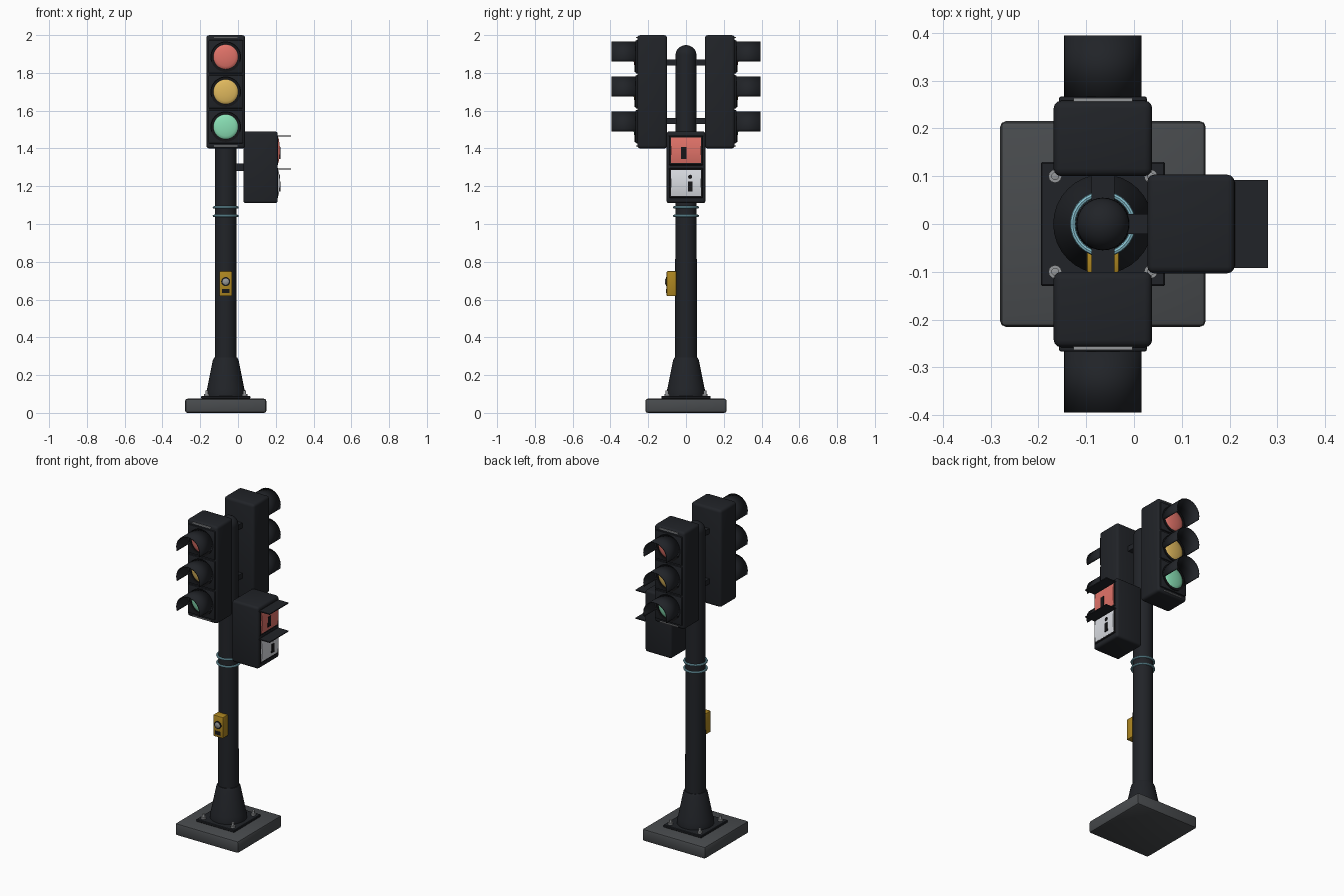
import bpy, bmesh, math
from mathutils import Matrix

if "Cube" in bpy.data.objects:
    bpy.data.objects.remove(bpy.data.objects["Cube"])

CX = -0.065  # pole axis


def material(name, rgb):
    m = bpy.data.materials.new(name)
    m.diffuse_color = (*rgb, 1)
    m.use_nodes = True
    m.node_tree.nodes["Principled BSDF"].inputs["Base Color"].default_value = m.diffuse_color
    return m


BLACK = material("black_paint", (0.015, 0.017, 0.021))
DARK = material("dark_trim", (0.008, 0.008, 0.009))
STONE = material("base_grey", (0.065, 0.07, 0.075))
STEEL = material("steel", (0.3, 0.31, 0.32))
RED = material("red_lens", (0.75, 0.17, 0.14))
AMBER = material("amber_lens", (0.74, 0.48, 0.11))
GREEN = material("green_lens", (0.25, 0.74, 0.46))
WHITE = material("white_lens", (0.7, 0.72, 0.76))
YELLOW = material("yellow_box", (0.42, 0.24, 0.015))
CYAN = material("blue_band", (0.25, 0.55, 0.65))


def finish(name, bm, mat, matrix=Matrix()):
    bmesh.ops.recalc_face_normals(bm, faces=bm.faces)
    me = bpy.data.meshes.new(name)
    bm.to_mesh(me)
    bm.free()
    ob = bpy.data.objects.new(name, me)
    bpy.context.collection.objects.link(ob)
    ob.matrix_world = matrix
    me.materials.append(mat)
    bpy.context.view_layer.objects.active = ob
    bpy.ops.object.select_all(action='DESELECT')
    ob.select_set(True)
    bpy.ops.object.shade_smooth_by_angle(angle=math.radians(35))
    return ob


def box(name, x, y, z, mat, bevel=0.0, segs=3):
    """Box from (min, max) ranges, edges optionally rounded."""
    bm = bmesh.new()
    bmesh.ops.create_cube(bm, size=1)
    for v in bm.verts:
        for i, (a, b) in enumerate((x, y, z)):
            v.co[i] = (a + b) / 2 + v.co[i] * (b - a)
    if bevel:
        bmesh.ops.bevel(bm, geom=bm.edges[:], offset=bevel, segments=segs,
                        profile=0.5, affect='EDGES')
    return finish(name, bm, mat)


def lathe(name, profile, mat, matrix, steps=32):
    """Spin (radius, height) points around local z."""
    bm = bmesh.new()
    vs = [bm.verts.new((r, 0, h)) for r, h in profile]
    es = [bm.edges.new(p) for p in zip(vs, vs[1:])]
    bmesh.ops.spin(bm, geom=vs + es, cent=(0, 0, 0), axis=(0, 0, 1),
                   angle=2 * math.pi, steps=steps)
    bmesh.ops.remove_doubles(bm, verts=bm.verts, dist=1e-5)
    return finish(name, bm, mat, matrix)


def at(x, y, z, rot=0):
    return Matrix.Translation((x, y, z)) @ Matrix.Rotation(rot, 4, 'X')


def visor(name, s, z):
    """Open-bottomed tube hood over one lens."""
    bm = bmesh.new()
    rows = []
    for i in range(25):
        a = math.radians(-18 + 216 * i / 24)
        p = (CX + 0.0785 * math.cos(a), z + 0.0785 * math.sin(a))
        rows.append([bm.verts.new((p[0], s * y, p[1])) for y in (0.264, 0.394)])
    for a, b in zip(rows, rows[1:]):
        bm.faces.new((a[0], a[1], b[1], b[0]))
    ob = finish(name, bm, BLACK)
    mod = ob.modifiers.new("thickness", 'SOLIDIFY')
    mod.thickness, mod.offset = 0.005, 0


# Base slab, anchor plate and bolts
box("base_slab", (-0.28, 0.15), (-0.215, 0.215), (0, 0.075), STONE, 0.012, 2)
box("anchor_plate", (CX - 0.13, CX + 0.13), (-0.13, 0.13), (0.075, 0.09), BLACK, 0.003, 1)
for i in (-1, 1):
    for j in (-1, 1):
        lathe("anchor_bolt", [(0, 0.085), (0.014, 0.085), (0.014, 0.1), (0.008, 0.1),
                              (0.008, 0.118), (0, 0.12)], STEEL,
              at(CX + i * 0.1, j * 0.1, 0), 12)

# Flared foot and pole with domed cap
lathe("pole_foot", [(0, 0.088), (0.104, 0.088), (0.104, 0.11), (0.098, 0.13),
                    (0.068, 0.28), (0.062, 0.292), (0, 0.292)], BLACK, at(CX, 0, 0))
dome = [(0.055 * math.cos(a), 1.895 + 0.052 * math.sin(a))
        for a in (math.pi / 16 * k for k in range(8))]
lathe("pole", [(0, 0.2), (0.058, 0.2)] + dome + [(0, 1.947)], BLACK, at(CX, 0, 0))

# Two bands round the pole
for z in (1.043, 1.088):
    ring = [(0.063 + 0.006 * math.cos(k * math.pi / 4), 0.006 * math.sin(k * math.pi / 4))
            for k in range(9)]
    lathe("pole_band", ring, CYAN, at(CX, 0, z))

# Front and back signal heads
for side, s in (("front", -1), ("back", 1)):
    def yr(a, b):
        return tuple(sorted((s * a, s * b)))
    rot = -s * math.pi / 2
    box(side + "_signal_housing", (CX - 0.103, CX + 0.103), yr(0.1, 0.258), (1.4, 2.0),
        BLACK, 0.016)
    for z in (1.545, 1.855):
        box(side + "_bracket", (CX - 0.024, CX + 0.024), yr(0.03, 0.11),
            (z - 0.016, z + 0.016), BLACK)
    for z in (1.413, 1.987):
        box(side + "_door_strip", (CX - 0.062, CX + 0.062), yr(0.245, 0.264),
            (z - 0.003, z + 0.003), STEEL)
    for colour, mat, z in (("red", RED, 1.885), ("amber", AMBER, 1.7), ("green", GREEN, 1.515)):
        name = side + "_" + colour
        box(name + "_door", (CX - 0.092, CX + 0.092), yr(0.25, 0.267),
            (z - 0.088, z + 0.088), BLACK, 0.005, 2)
        lathe(name + "_bezel", [(0.066, 0.26), (0.08, 0.26), (0.08, 0.272), (0.066, 0.272),
                                (0.066, 0.26)], DARK, at(CX, 0, z, rot))
        lathe(name + "_lens", [(0.067, 0.264), (0.064, 0.268), (0.05, 0.273), (0.025, 0.277),
                               (0, 0.278)], mat, at(CX, 0, z, rot))
        visor(name + "_visor", s, z)

# Pedestrian head on the right, with bracket
box("pedestrian_bracket", (-0.05, 0.04), (-0.021, 0.021), (1.28, 1.32), BLACK)
box("pedestrian_housing", (0.028, 0.21), (-0.103, 0.103), (1.11, 1.49), BLACK, 0.014)
for name, mat, z in (("stop", RED, 1.39), ("walk", WHITE, 1.217)):
    box(name + "_frame", (0.2, 0.213), (-0.09, 0.09), (z - 0.079, z + 0.079), DARK, 0.003, 1)
    # Slightly bulged lens panel
    bm = bmesh.new()
    grid = bmesh.ops.create_grid(bm, x_segments=10, y_segments=10, size=1)["verts"]
    for v in grid:
        a, b = v.co.x, v.co.y
        v.co = (0.214 + 0.008 * (1 - b * b), a * 0.08, z + b * 0.068)
    rim = bmesh.ops.extrude_edge_only(bm, edges=[e for e in bm.edges if e.is_boundary])
    for v in rim["geom"]:
        if isinstance(v, bmesh.types.BMVert):
            v.co.x = 0.208
    finish(name + "_lens", bm, mat)
    box(name + "_hood", (0.2, 0.28), (-0.092, 0.092), (z + 0.072, z + 0.078), BLACK)
box("stop_symbol", (0.215, 0.224), (-0.026, 0.002), (1.345, 1.407), DARK)
box("walk_symbol_body", (0.215, 0.224), (0.01, 0.034), (1.172, 1.226), DARK)
lathe("walk_symbol_head", [(0, 0.215), (0.011, 0.215), (0.011, 0.223), (0, 0.223)], DARK,
      Matrix.Translation((0, 0.022, 1.25)) @ Matrix.Rotation(math.pi / 2, 4, 'Y'), 16)

# Push button box on the front of the pole
box("button_box", (CX - 0.034, CX + 0.034), (-0.103, -0.05), (0.618, 0.75), YELLOW, 0.006, 2)
lathe("button_ring", [(0, 0.1), (0.024, 0.1), (0.024, 0.106), (0.017, 0.106), (0.017, 0.1)],
      DARK, at(CX, 0, 0.695, math.pi / 2), 24)
lathe("push_button", [(0.017, 0.1), (0.017, 0.108), (0.012, 0.111), (0, 0.112)], STEEL,
      at(CX, 0, 0.695, math.pi / 2), 24)
box("button_plate", (CX - 0.019, CX + 0.019), (-0.105, -0.1), (0.634, 0.656), DARK)
